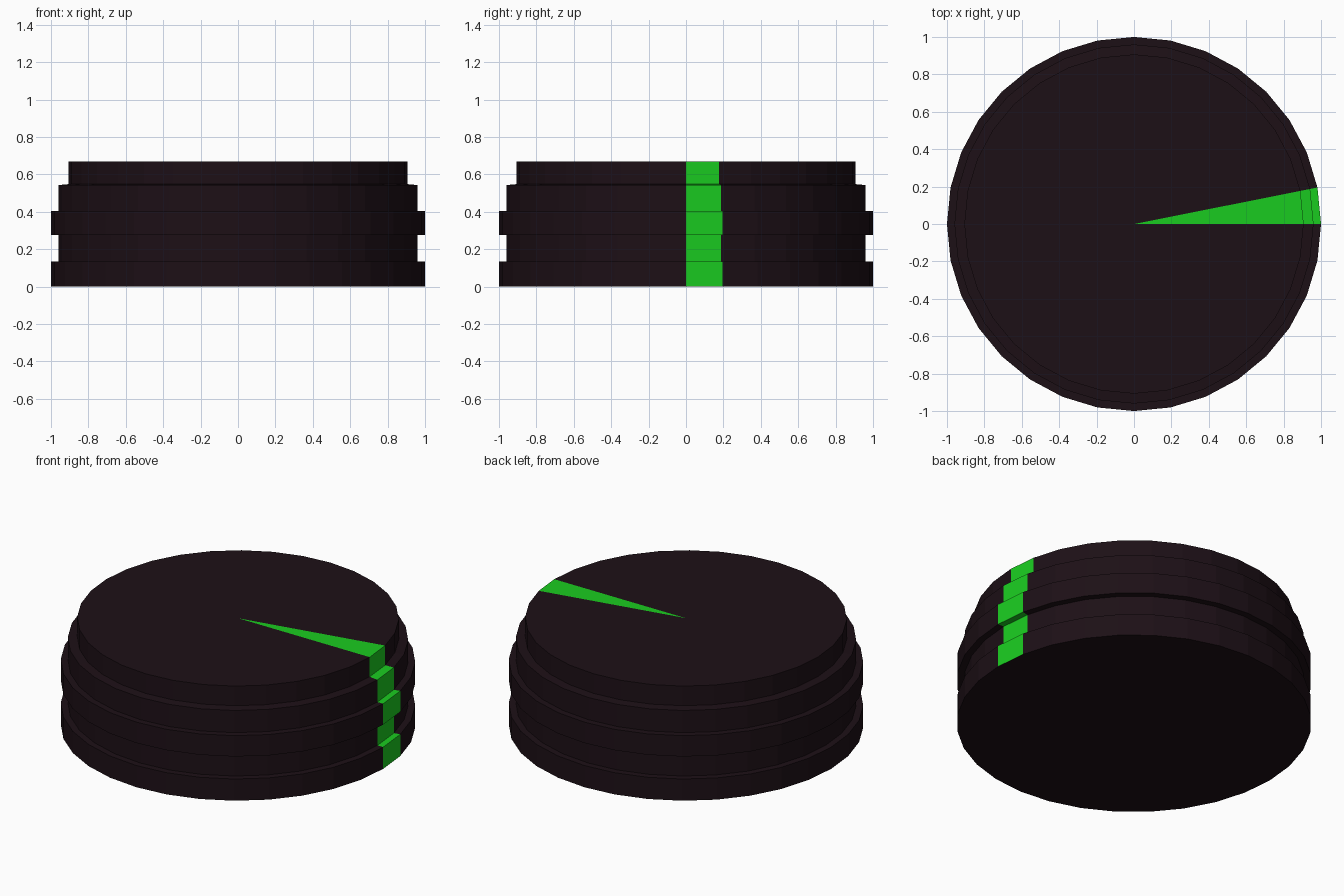
import bpy, bmesh
from math import cos, sin, pi

if "Cube" in bpy.data.objects:
    bpy.data.objects.remove(bpy.data.objects["Cube"])

SIDES = 32

def material(name, rgb):
    m = bpy.data.materials.new(name)
    m.diffuse_color = (*rgb, 1)
    m.use_nodes = True
    m.node_tree.nodes["Principled BSDF"].inputs["Base Color"].default_value = m.diffuse_color
    return m

dark = material("dark_body", (0.012, 0.005, 0.008))
green = material("green_marker", (0.0103, 0.6, 0.0144))

# Stepped outline of the stacked dial: (radius, height)
profile = [(1.0, 0.0), (1.0, 0.135), (0.96, 0.135), (0.96, 0.275),
           (1.0, 0.275), (1.0, 0.405), (0.96, 0.405), (0.96, 0.543),
           (0.907, 0.548), (0.907, 0.67)]

bm = bmesh.new()
rings = [[bm.verts.new((r * cos(2 * pi * i / SIDES), r * sin(2 * pi * i / SIDES), z))
          for i in range(SIDES)] for r, z in profile]

# Flat underside
bm.faces.new(rings[0][::-1])

# Stepped wall and top fan; the first segment carries the green marker
top = bm.verts.new((0, 0, profile[-1][1]))
for i in range(SIDES):
    j = (i + 1) % SIDES
    segment = [bm.faces.new((a[i], a[j], b[j], b[i])) for a, b in zip(rings, rings[1:])]
    segment.append(bm.faces.new((rings[-1][i], rings[-1][j], top)))
    for f in segment:
        f.material_index = 1 if i == 0 else 0

mesh = bpy.data.meshes.new("stepped_dial")
bm.to_mesh(mesh)
bm.free()
mesh.materials.append(dark)
mesh.materials.append(green)
bpy.context.collection.objects.link(bpy.data.objects.new("stepped_dial", mesh))
